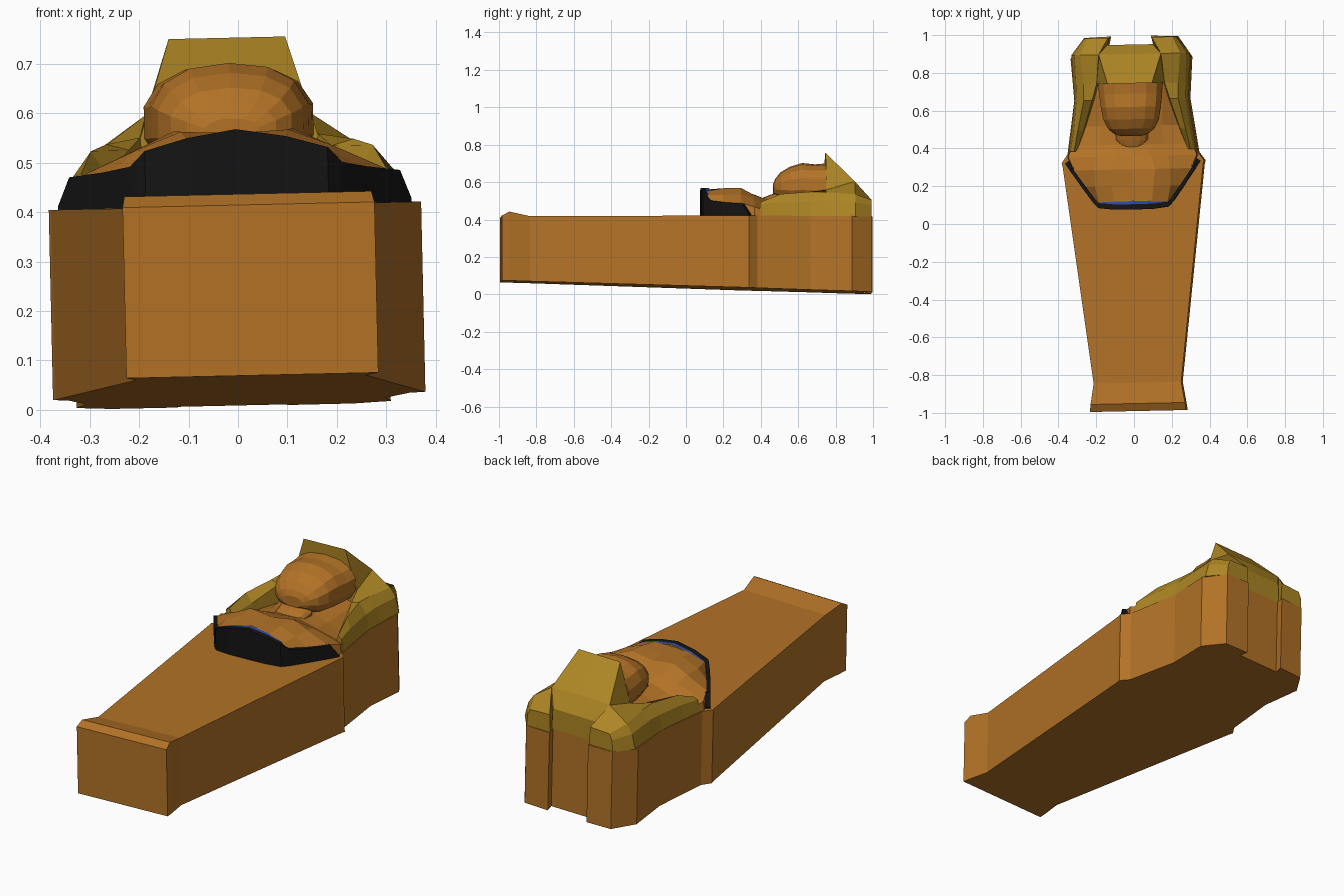
import bpy, bmesh, math
from mathutils import Matrix, Vector

if "Cube" in bpy.data.objects:
    bpy.data.objects.remove(bpy.data.objects["Cube"])

# The whole piece lies very slightly turned and tilted
TILT = (Matrix.Translation((0.01, 0, 0)) @ Matrix.Rotation(math.radians(1.2), 4, 'Z')
        @ Matrix.Rotation(math.radians(-1.3), 4, 'Y'))


def material(name, rgb):
    m = bpy.data.materials.new(name)
    m.diffuse_color = (*rgb, 1)
    m.use_nodes = True
    m.node_tree.nodes["Principled BSDF"].inputs["Base Color"].default_value = m.diffuse_color
    return m


WOOD = material("wood", (0.45, 0.17, 0.02))
GOLD = material("gold", (0.42, 0.24, 0.018))
BLACK = material("black", (0.007, 0.007, 0.007))
BLUE = material("blue", (0.03, 0.07, 0.42))


def finish(name, bm, mat):
    bmesh.ops.remove_doubles(bm, verts=bm.verts, dist=0.0005)
    bmesh.ops.recalc_face_normals(bm, faces=bm.faces)
    bm.transform(TILT)
    me = bpy.data.meshes.new(name)
    bm.to_mesh(me)
    bm.free()
    me.materials.append(mat)
    ob = bpy.data.objects.new(name, me)
    bpy.context.collection.objects.link(ob)
    return ob


def loft(bm, rows, closed=False, caps=False, mirror=False):
    """Skin rows of points; optionally repeat on the -x side."""
    for s in ((1, -1) if mirror else (1,)):
        vs = [[bm.verts.new((s * x, y, z)) for x, y, z in r] for r in rows]
        n = len(rows[0])
        for a, b in zip(vs, vs[1:]):
            for i in range(n if closed else n - 1):
                j = (i + 1) % n
                bm.faces.new((a[i], a[j], b[j], b[i]))
        if caps:
            bm.faces.new(vs[0])
            bm.faces.new(vs[-1])


def section(y, *pts):
    return [(x, y, z) for x, z in pts]


# Coffin body: mirrored outline, sloping base, raised foot board
half = [(0.255, -0.99, 0.415), (0.25, -0.95, 0.437), (0.232, -0.84, 0.413),
        (0.372, 0.31, 0.413), (0.377, 0.33, 0.413), (0.345, 0.375, 0.413),
        (0.303, 0.66, 0.413), (0.318, 0.88, 0.413), (0.245, 0.99, 0.413),
        (0.11, 0.995, 0.413), (0.12, 0.95, 0.413)]
outline = half + [(-x, y, z) for x, y, z in reversed(half)]
bm = bmesh.new()
top = [bm.verts.new(p) for p in outline]
low = [bm.verts.new((x, y, 0.007 + (1 - y) * 0.0315)) for x, y, z in outline]
n = len(outline)
for i in range(n):
    j = (i + 1) % n
    bm.faces.new((top[i], top[j], low[j], low[i]))
bm.faces.new(low)
bm.faces.new((top[0], top[1], top[n - 2], top[n - 1]))
bm.faces.new((top[1], top[2], top[n - 3], top[n - 2]))
bm.faces.new(top[2:n - 2])
finish("coffin_body", bm, WOOD)

# Chest and shoulders
bm = bmesh.new()
loft(bm, [
    section(0.11, (0, .56), (.10, .55), (.18, .525), (.185, .50), (.19, .41)),
    section(0.20, (0, .55), (.11, .565), (.20, .53), (.25, .485), (.255, .41)),
    section(0.29, (0, .55), (.12, .567), (.20, .53), (.31, .48), (.315, .41)),
    section(0.36, (0, .535), (.10, .53), (.19, .51), (.34, .46), (.345, .41)),
    section(0.42, (0, .51), (.06, .51), (.17, .48), (.32, .44), (.33, .41)),
    section(0.52, (0, .50), (.08, .50), (.16, .47), (.27, .43), (.30, .41)),
    section(0.745, (0, .50), (.10, .50), (.17, .48), (.20, .43), (.25, .41)),
], mirror=True)
finish("chest", bm, WOOD)


def ring(y, w, z0, z1, sides=14):
    """Slightly squared oval across the body."""
    pts = []
    for k in range(sides):
        a = 2 * math.pi * (k + 0.5) / sides
        c, s = math.cos(a), math.sin(a)
        pts.append((w * math.copysign(abs(c) ** 0.85, c), y,
                    (z0 + z1) / 2 + (z1 - z0) / 2 * math.copysign(abs(s) ** 0.85, s)))
    return pts


# Head and neck
for name, rings in {
    "head": [(.466, .055, .535, .59), (.478, .092, .525, .618), (.505, .125, .50, .652),
             (.555, .15, .48, .682), (.62, .162, .47, .702), (.69, .170, .47, .695),
             (.748, .175, .47, .70)],
    "neck": [(.40, .06, .45, .512), (.445, .085, .45, .53), (.50, .09, .45, .55)],
}.items():
    bm = bmesh.new()
    loft(bm, [ring(*r) for r in rings], closed=True, caps=True)
    finish(name, bm, WOOD)

# Headdress side flaps and rear lobes
bm = bmesh.new()
loft(bm, [
    section(0.39, (.338, .41), (.328, .475), (.308, .485), (.295, .45), (.29, .41)),
    section(0.50, (.322, .41), (.308, .485), (.285, .53), (.255, .48), (.25, .41)),
    section(0.66, (.302, .41), (.290, .49), (.25, .543), (.205, .53), (.195, .41)),
    section(0.745, (.307, .41), (.290, .495), (.25, .54), (.18, .555), (.17, .41)),
    section(0.90, (.314, .41), (.295, .485), (.265, .53), (.165, .60), (.14, .41)),
    section(0.988, (.245, .41), (.24, .47), (.225, .50), (.115, .505), (.11, .41)),
], closed=True, caps=True, mirror=True)
finish("headdress_flaps", bm, GOLD)

# Headdress crown: upright peak sloping down to the rear notch
bm = bmesh.new()
loft(bm, [
    section(0.748, (0, .41), (.12, .41), (.18, .41)),
    section(0.745, (0, .753), (.118, .753), (.18, .553)),
    section(0.90, (0, .605), (.165, .60), (.17, .56)),
    section(0.95, (0, .52), (.12, .52), (.125, .50)),
    section(0.95, (0, .41), (.12, .41), (.125, .41)),
], mirror=True)
finish("headdress_crown", bm, GOLD)

# Collar: nested upright bands following the chest edge (x, y, top)
right = [(.10, .078, .552), (.185, .088, .528), (.215, .12, .497),
         (.265, .19, .487), (.335, .292, .478), (.358, .328, .42)]
path = [(-x, y, z) for x, y, z in reversed(right)] + [(0, .077, .568)] + right


def inset(i, d):
    """Path point i moved inward by d in plan."""
    a, b = path[max(i - 1, 0)], path[min(i + 1, len(path) - 1)]
    t = Vector((b[0] - a[0], b[1] - a[1])).normalized()
    return path[i][0] - t.y * d, path[i][1] + t.x * d


for name, d0, d1, mat in (("collar_outer", 0, .028, BLACK),
                          ("collar_middle", .028, .044, BLUE),
                          ("collar_inner", .044, .049, GOLD)):
    bm = bmesh.new()
    rows = []
    for i, p in enumerate(path):
        o, q = inset(i, d0), inset(i, d1)
        rows.append([(*o, .41), (*o, p[2]), (*q, p[2]), (*q, .41)])
    loft(bm, rows, closed=True, caps=True)
    finish(name, bm, mat)
